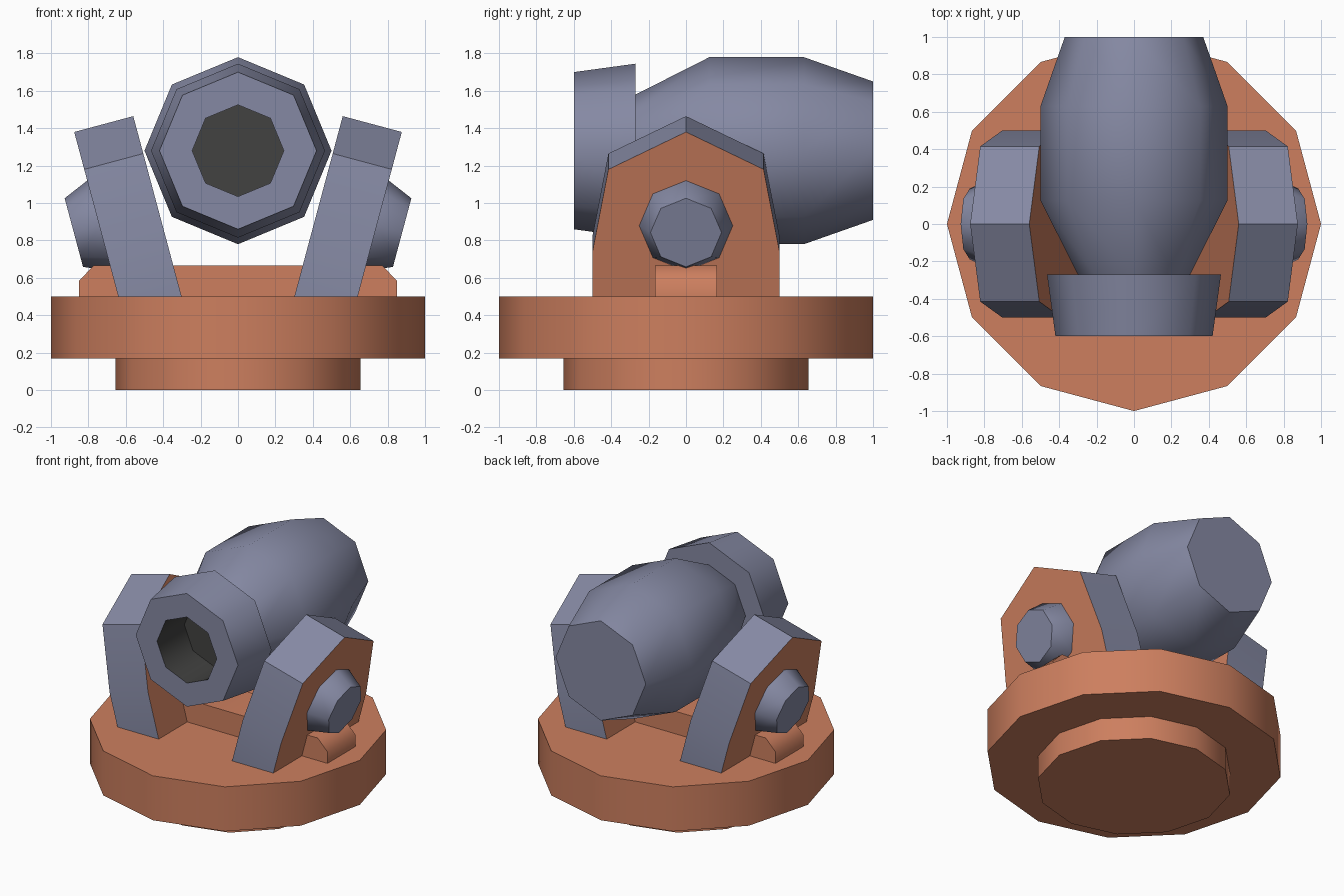
import bpy, bmesh, math
from mathutils import Matrix, Vector

if "Cube" in bpy.data.objects:
    bpy.data.objects.remove(bpy.data.objects["Cube"])


def material(name, rgb):
    m = bpy.data.materials.new(name)
    m.diffuse_color = (*rgb, 1)
    m.use_nodes = True
    m.node_tree.nodes["Principled BSDF"].inputs["Base Color"].default_value = m.diffuse_color
    return m


ORANGE = material("terracotta", (0.61, 0.212, 0.114))
STEEL = material("blue_grey", (0.235, 0.25, 0.366))
DARK = material("dark_grey", (0.054, 0.054, 0.052))


def finish(name, bm, mats, mirror=False):
    bmesh.ops.recalc_face_normals(bm, faces=bm.faces)
    me = bpy.data.meshes.new(name)
    bm.to_mesh(me)
    bm.free()
    for m in mats:
        me.materials.append(m)
    ob = bpy.data.objects.new(name, me)
    bpy.context.collection.objects.link(ob)
    bpy.ops.object.select_all(action='DESELECT')
    ob.select_set(True)
    bpy.context.view_layer.objects.active = ob
    bpy.ops.object.shade_smooth_by_angle(angle=math.radians(46))
    if mirror:
        ob.modifiers.new("mirror", 'MIRROR').use_mirror_merge = False
    return ob


def turned(name, profile, sides, mats, matrix=Matrix(), mirror=False, inner_from=99):
    """Solid of revolution from (height, radius) points; bands from inner_from use slot 1."""
    bm = bmesh.new()
    rings = []
    for h, r in profile:
        rings.append([bm.verts.new(matrix @ Vector((r * math.cos(t), r * math.sin(t), h)))
                      for t in (math.tau * k / sides for k in range(sides))])
    for i, (a, b) in enumerate(zip(rings, rings[1:])):
        for k in range(sides):
            n = (k + 1) % sides
            f = bm.faces.new((a[k], a[n], b[n], b[k]))
            f.material_index = int(i >= inner_from)
    bm.faces.new(rings[0])
    bm.faces.new(rings[-1]).material_index = int(inner_from < 99)
    return finish(name, bm, mats, mirror)


def prism(name, outline, offset, mats, mirror=False, rim_slot=0):
    """Extrude a 3D outline by offset; the rim faces get rim_slot."""
    bm = bmesh.new()
    a = [bm.verts.new(p) for p in outline]
    b = [bm.verts.new(p + offset) for p in outline]
    bm.faces.new(a)
    bm.faces.new(b)
    for k in range(len(a)):
        n = (k + 1) % len(a)
        bm.faces.new((a[k], a[n], b[n], b[k])).material_index = rim_slot
    return finish(name, bm, mats, mirror)


# Round base in two steps
turned("base_foot", [(0, 0.655), (0.17, 0.655)], 12, [ORANGE])
turned("base_disc", [(0.17, 1), (0.5, 1)], 12, [ORANGE])

# Cross bar with chamfered ends
bar = [(-0.85, 0.49), (0.85, 0.49), (0.85, 0.585), (0.77, 0.667), (-0.77, 0.667), (-0.85, 0.585)]
prism("cross_bar", [Vector((x, -0.165, z)) for x, z in bar], Vector((0, 0.33, 0)), [ORANGE])

# Barrel and muzzle along y
along_y = Matrix(((1, 0, 0, 0), (0, 0, 1, 0), (0, 1, 0, 1.28), (0, 0, 0, 1)))
turned("barrel", [(-0.27, 0.30), (0.125, 0.5), (0.63, 0.5), (1.0, 0.37)], 8, [STEEL], along_y)
turned("muzzle", [(-0.27, 0.465), (-0.6, 0.42), (-0.6, 0.245), (-0.28, 0.245)], 8,
       [STEEL, DARK], along_y, inner_from=2)

# Side brackets leaning outwards by 15 degrees
tilt = math.radians(15)
up = Vector((math.sin(tilt), 0, math.cos(tilt)))
out = Vector((math.cos(tilt), 0, -math.sin(tilt)))
half = [(0.5, -0.1), (0.5, 0.248), (0.415, 0.704)]
side = half + [(0, 0.911)] + [(-y, v) for y, v in reversed(half)]
foot = Vector((0.64, 0, 0.5))
prism("side_bracket", [foot + up * v + Vector((0, y, 0)) for y, v in side], out * -0.327,
      [ORANGE, STEEL], mirror=True, rim_slot=1)

# Pivot bolts on the outer bracket faces
c = foot + up * 0.392
y_axis = out.cross(up)
bolt = Matrix(((up.x, y_axis.x, out.x, c.x), (up.y, y_axis.y, out.y, c.y),
               (up.z, y_axis.z, out.z, c.z), (0, 0, 0, 1)))
turned("pivot_bolt", [(-0.01, 0.25), (0, 0.25), (0.141, 0.19)], 8, [STEEL], bolt, mirror=True)
